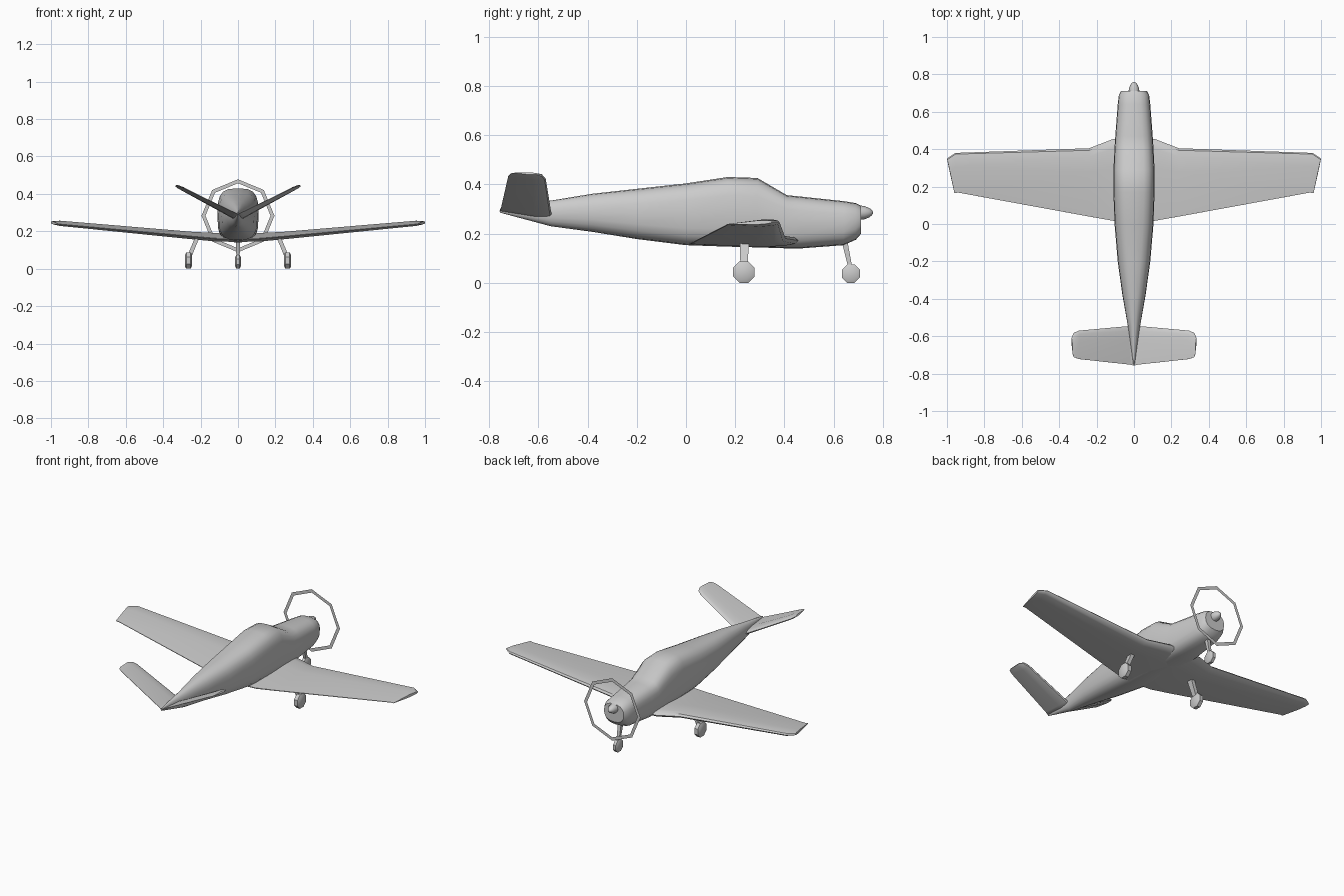
import bpy, bmesh, math
from mathutils import Vector

if "Cube" in bpy.data.objects:
    bpy.data.objects.remove(bpy.data.objects["Cube"])


def finish(name, bm, angle=35, mirror=False):
    bmesh.ops.recalc_face_normals(bm, faces=bm.faces)
    me = bpy.data.meshes.new(name)
    bm.to_mesh(me)
    bm.free()
    ob = bpy.data.objects.new(name, me)
    bpy.context.collection.objects.link(ob)
    if mirror:
        ob.modifiers.new("mirror", 'MIRROR').use_clip = True
    bpy.ops.object.select_all(action='DESELECT')
    bpy.context.view_layer.objects.active = ob
    ob.select_set(True)
    bpy.ops.object.shade_smooth_by_angle(angle=math.radians(angle))
    return ob


def loft(name, rings, cap_start=True, angle=35, mirror=False):
    bm = bmesh.new()
    vs = [[bm.verts.new(p) for p in r] for r in rings]
    n = len(vs[0])
    for a, b in zip(vs, vs[1:]):
        for i in range(n):
            j = (i + 1) % n
            bm.faces.new((a[i], a[j], b[j], b[i]))
    bm.faces.new(vs[-1])
    if cap_start:
        bm.faces.new(vs[0])
    return finish(name, bm, angle, mirror)


def oval(y, zlo, zhi, w, e, n=20):
    # Rounded-box section across the fuselage
    pts = []
    for i in range(n):
        t = 2 * math.pi * i / n
        c, s = math.cos(t), math.sin(t)
        pts.append((w * math.copysign(abs(c) ** (2 / e), c), y,
                    (zlo + zhi) / 2 + (zhi - zlo) / 2 * math.copysign(abs(s) ** (2 / e), s)))
    return pts


def foil(le, te, thick, up):
    # Thin aerofoil section between leading and trailing edge
    le, te, up = Vector(le), Vector(te), Vector(up).normalized()
    prof = [(0, 0), (.03, .55), (.12, .85), (.35, 1), (1, .1),
            (1, -.1), (.35, -1), (.12, -.85), (.03, -.55)]
    return [le.lerp(te, f) + up * (h * thick / 2) for f, h in prof]


# Fuselage: y, bottom, top, half width, squareness
body = [(-.755, .285, .302, .003, 2), (-.55, .23, .334, .032, 2.1),
        (-.38, .207, .362, .062, 2.3), (-.2, .178, .382, .087, 2.6),
        (0, .153, .404, .104, 3), (.17, .147, .43, .11, 3.2),
        (.29, .144, .426, .11, 3.2), (.41, .14, .356, .104, 3.2),
        (.47, .14, .35, .1, 3), (.64, .153, .332, .087, 2.7),
        (.69, .175, .324, .081, 2.6), (.712, .2, .312, .068, 2.4)]
loft("fuselage", [oval(*s) for s in body], angle=40)

# Wings with swept root gloves and slanted tips
up = (-.09, 0, 1)
loft("wings", [
    foil((0, .46, .17), (0, .01, .16), .046, (0, 0, 1)),
    foil((.11, .455, .172), (.11, .017, .16), .046, (0, 0, 1)),
    foil((.24, .405, .18), (.24, .04, .171), .04, up),
    foil((.955, .38, .246), (.94, .168, .236), .028, up),
    foil((1, .35, .248), (.96, .165, .238), .016, up)],
    cap_start=False, mirror=True)

# V tail
up = (-.46, 0, .89)
loft("v_tail", [
    foil((0, -.545, .262), (0, -.757, .292), .024, (0, 0, 1)),
    foil((.04, -.547, .283), (.02, -.752, .302), .024, up),
    foil((.295, -.57, .423), (.295, -.722, .434), .02, up),
    foil((.322, -.582, .437), (.322, -.712, .444), .016, up),
    foil((.334, -.61, .443), (.328, -.695, .447), .01, up)],
    cap_start=False, mirror=True)

# Spinner
rings = []
for y, r in [(.7, .03), (.725, .027), (.745, .019), (.755, .011), (.76, .003)]:
    rings.append(oval(y, .285 - r, .285 + r, r, 2, 12))
loft("spinner", rings, angle=50)

# Propeller disc outline: flat eight-sided ring
bm = bmesh.new()
outer, inner = [[bm.verts.new((r * math.sin(i * math.pi / 4), .728,
                               .283 + r * math.cos(i * math.pi / 4)))
                 for i in range(8)] for r in (.195, .174)]
for i in range(8):
    j = (i + 1) % 8
    bm.faces.new((outer[i], outer[j], inner[j], inner[i]))
finish("propeller_ring", bm)


# Wheels: eight-sided tyres with chamfered edges
def wheel(name, x, y, r, w):
    rings = []
    for dx, k in [(-w, .7), (-w * .6, 1), (w * .6, 1), (w, .7)]:
        rings.append([(x + dx, y + k * r * math.cos(math.pi / 8 + i * math.pi / 4),
                       r * .924 + k * r * math.sin(math.pi / 8 + i * math.pi / 4))
                      for i in range(8)])
    loft(name, rings)


# Struts: tapered box legs
def strut(name, low, high, w0, d0, w1, d1):
    box = [(-1, -1), (1, -1), (1, 1), (-1, 1)]
    loft(name, [[(p[0] + a * w, p[1] + b * d, p[2]) for a, b in box]
                for p, w, d in ((low, w0, d0), (high, w1, d1))])


for side, s in (("left", -1), ("right", 1)):
    wheel(side + "_main_wheel", s * .265, .235, .047, .019)
    strut(side + "_main_strut", (s * .262, .235, .06), (s * .215, .238, .175),
          .012, .014, .012, .019)
wheel("nose_wheel", 0, .67, .04, .015)
strut("nose_strut", (0, .668, .06), (0, .643, .175), .009, .008, .011, .012)
